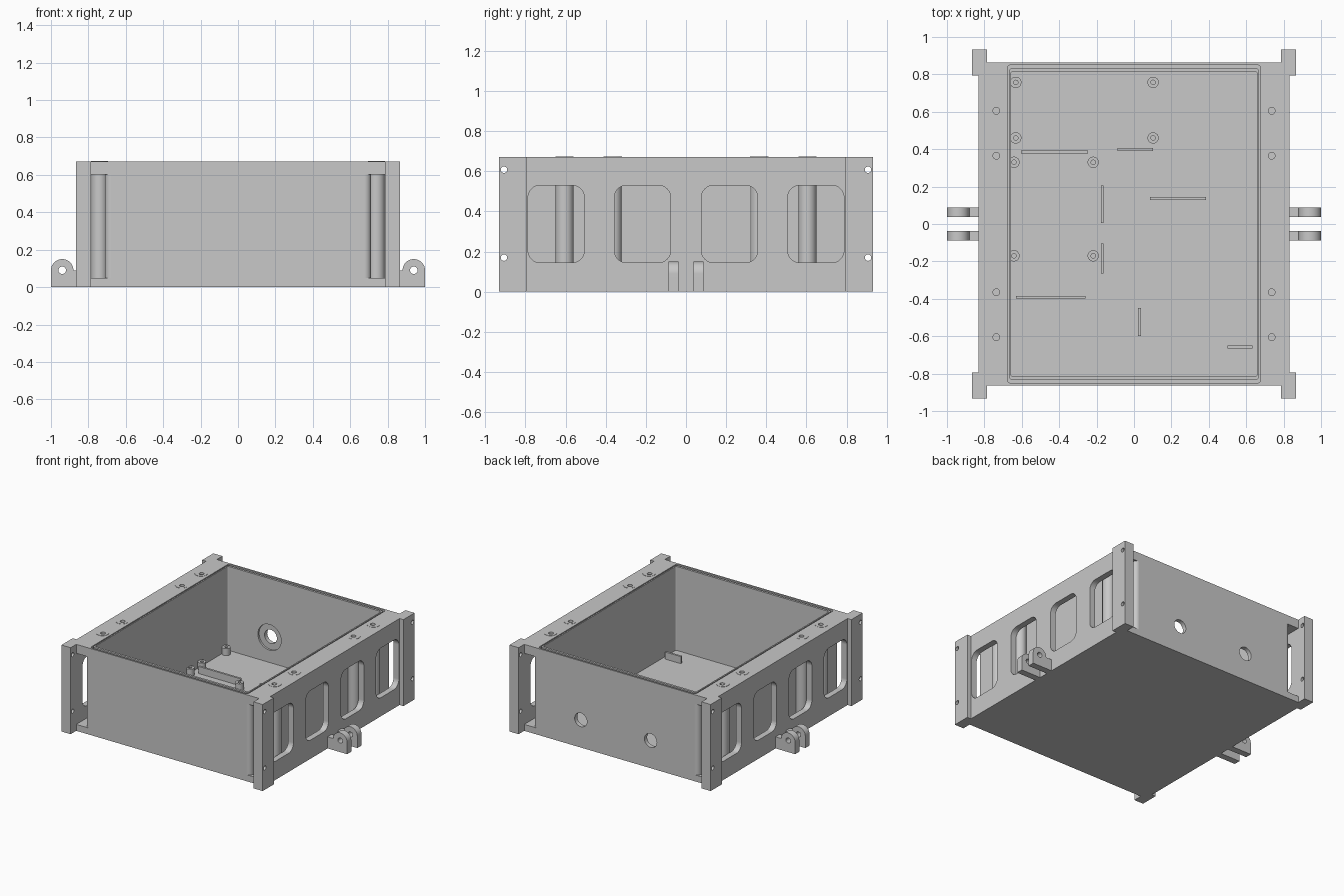
import bpy, bmesh, math
from mathutils import Vector

if "Cube" in bpy.data.objects:
    bpy.data.objects.remove(bpy.data.objects["Cube"], do_unlink=True)

GREY = (0.58, 0.58, 0.58, 1)
grey = bpy.data.materials.new("plain grey")
grey.use_nodes = True
grey.diffuse_color = GREY
grey.node_tree.nodes["Principled BSDF"].inputs["Base Color"].default_value = GREY


def circle(u, v, r, n=32):
    return [(u + r * math.cos(2 * math.pi * i / n), v + r * math.sin(2 * math.pi * i / n))
            for i in range(n)]


def rect(u0, u1, v0, v1, r=0, n=8):
    """Rectangle outline with optional rounded corners."""
    if not r:
        return [(u0, v0), (u1, v0), (u1, v1), (u0, v1)]
    pts = []
    centres = [(u1 - r, v1 - r), (u0 + r, v1 - r), (u0 + r, v0 + r), (u1 - r, v0 + r)]
    for k, (u, v) in enumerate(centres):
        for i in range(n + 1):
            a = math.pi / 2 * (k + i / n)
            pts.append((u + r * math.cos(a), v + r * math.sin(a)))
    return pts


def prism(name, outline, axis, lo, hi):
    """Extrude a flat outline along one axis."""
    place = {"x": lambda u, v, w: (w, u, v),
             "y": lambda u, v, w: (u, w, v),
             "z": lambda u, v, w: (u, v, w)}[axis]
    bm = bmesh.new()
    rings = [[bm.verts.new(place(u, v, w)) for u, v in outline] for w in (lo, hi)]
    for ring in rings:
        bm.faces.new(ring)
    for i in range(len(outline)):
        bm.faces.new((rings[0][i - 1], rings[0][i], rings[1][i], rings[1][i - 1]))
    bmesh.ops.recalc_face_normals(bm, faces=bm.faces)
    mesh = bpy.data.meshes.new(name)
    bm.to_mesh(mesh)
    bm.free()
    mesh.materials.append(grey)
    ob = bpy.data.objects.new(name, mesh)
    bpy.context.collection.objects.link(ob)
    return ob


def cut(ob, *cutters):
    """Subtract each cutter, then discard it."""
    for c in cutters:
        mod = ob.modifiers.new("cut", "BOOLEAN")
        mod.operation, mod.solver, mod.object = "DIFFERENCE", "EXACT", c
        bpy.context.view_layer.objects.active = ob
        bpy.ops.object.modifier_apply(modifier=mod.name)
        bpy.data.objects.remove(c, do_unlink=True)
    return ob


H, FLOOR, DEPTH = 0.672, 0.02, 0.863

# Open box with a seal groove in its rim
box = prism("box", rect(-0.712, 0.712, -DEPTH, DEPTH, 0.036), "z", 0, H)
groove = cut(prism("groove_cutter", rect(-0.678, 0.678, -0.85, 0.85, 0.02), "z", H - 0.02, H + 0.1),
             prism("groove_core", rect(-0.668, 0.668, -0.832, 0.832, 0.015), "z", H - 0.1, H + 0.2))
cut(box, prism("cavity", rect(-0.658, 0.658, -0.815, 0.815, 0.012), "z", FLOOR, 1), groove)

# Cable holes in the back wall, recessed on the inside
for x in (-0.3, 0.3):
    cut(box, prism("recess", circle(x, 0.215, 0.1), "y", 0.7, 0.83),
        prism("cable_hole", circle(x, 0.215, 0.053), "y", 0.7, 1))

# Standoffs on the floor
standoffs = [(-0.632, 0.757), (0.102, 0.757), (-0.632, 0.46), (0.102, 0.46),
             (-0.642, 0.33), (-0.218, 0.33), (-0.642, -0.17), (-0.218, -0.17)]
for x, y in standoffs:
    cut(prism("standoff", circle(x, y, 0.03), "z", FLOOR - 0.01, FLOOR + 0.055),
        prism("screw_hole", circle(x, y, 0.012, 16), "z", FLOOR, 1))

# Locating ribs: centre x, centre y, length along x, length along y
ribs = [(-0.425, 0.386, 0.36, 0.016), (0.007, 0.397, 0.19, 0.016), (0.235, 0.137, 0.3, 0.016),
        (-0.17, 0.106, 0.014, 0.2), (-0.17, -0.184, 0.014, 0.16), (-0.445, -0.392, 0.37, 0.014),
        (0.03, -0.524, 0.016, 0.15), (0.567, -0.658, 0.135, 0.016)]
for x, y, w, d in ribs:
    prism("rib", rect(x - w / 2, x + w / 2, y - d / 2, y + d / 2), "z", FLOOR - 0.01, FLOOR + 0.055)

for s, side in ((1, "left"), (-1, "right")):
    def span(a, b):
        return sorted((s * a, s * b))

    # Side plate with four rounded windows
    plate = prism(side + "_plate", rect(-0.8, 0.8, 0, H), "x", *span(0.786, 0.832))
    for y in (-0.647, -0.217, 0.217, 0.647):
        cut(plate, prism("window", rect(y - 0.14, y + 0.14, 0.145, 0.53, 0.06), "x", *span(0.75, 0.9)))

    # Flanges joining plate and box
    top = prism(side + "_top_flange", rect(*span(0.676, 0.8), -DEPTH, DEPTH), "z", 0.602, H)
    prism(side + "_bottom_flange", rect(*span(0.676, 0.8), -DEPTH, DEPTH), "z", 0, 0.05)

    # Bolt columns between the flanges
    for y in (-0.605, -0.365, 0.365, 0.605):
        column = prism(side + "_column", circle(s * 0.741, y, 0.045), "z", 0.02, H + 0.002)
        for part in (top, column):
            cut(part, prism("bolt_hole", circle(s * 0.736, y, 0.018), "z", 0.4, 1))

    # Corner posts with mounting holes
    for e in (-1, 1):
        post = prism(side + "_post", rect(*sorted((e * 0.795, e * 0.932)), 0, H), "x", *span(0.786, 0.865))
        for z in (0.17, 0.608):
            cut(post, prism("post_hole", circle(e * 0.907, z, 0.016), "x", *span(0.7, 1)))

        # Hinge lug beside the plate centre
        arc = [(s * (0.94 + 0.06 * math.cos(math.pi * i / 16)), 0.09 + 0.06 * math.sin(math.pi * i / 16))
               for i in range(17)]
        outline = [(s * 0.82, 0), (s, 0)] + arc + [(s * 0.82, 0.09)]
        lug = prism(side + "_lug", outline, "y", *sorted((e * 0.037, e * 0.088)))
        cut(lug, prism("pin_hole", circle(s * 0.94, 0.09, 0.02), "y", -0.2, 0.2))

# Smooth the curved walls, keep hard edges and flat panels
bpy.ops.object.select_all(action="DESELECT")
parts = [ob for ob in bpy.context.collection.objects
         if ob.type == "MESH" and grey.name in ob.data.materials]
for ob in parts:
    ob.select_set(True)
    bpy.context.view_layer.objects.active = ob
bpy.ops.object.shade_smooth_by_angle(angle=math.radians(30))
for ob in parts:
    ob.modifiers.new("flat_panels", "WEIGHTED_NORMAL").keep_sharp = True
